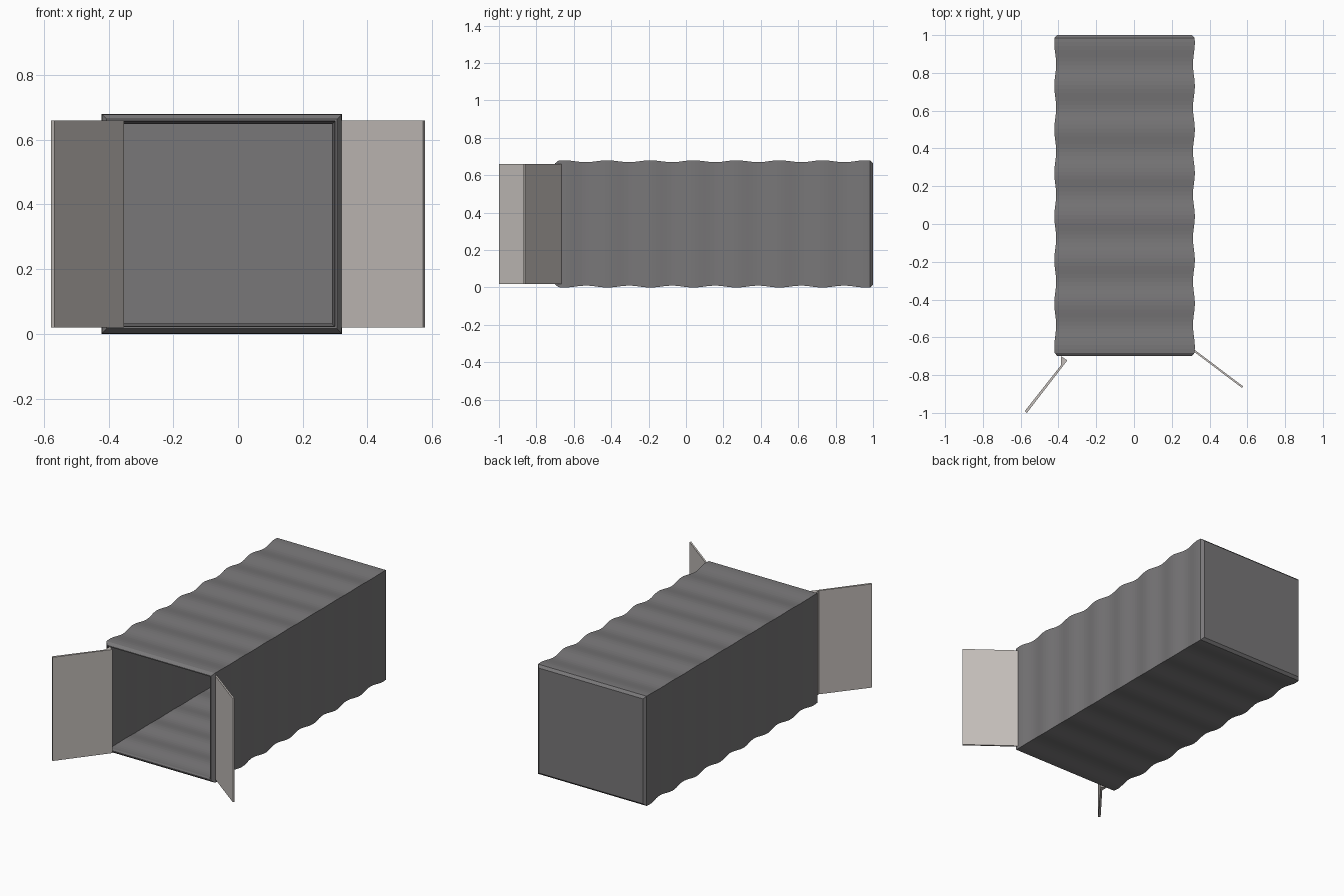
import bpy, bmesh, math

if "Cube" in bpy.data.objects:
    bpy.data.objects.remove(bpy.data.objects["Cube"])


def material(name, rgb):
    m = bpy.data.materials.new(name)
    m.diffuse_color = (*rgb, 1)
    m.use_nodes = True
    m.node_tree.nodes["Principled BSDF"].inputs["Base Color"].default_value = m.diffuse_color
    return m


STEEL = material("dark grey steel", (0.19, 0.185, 0.19))
DOOR = material("pale warm grey", (0.55, 0.515, 0.49))


def finish(bm, name, mat):
    bmesh.ops.recalc_face_normals(bm, faces=bm.faces)
    me = bpy.data.meshes.new(name)
    bm.to_mesh(me)
    bm.free()
    me.materials.append(mat)
    ob = bpy.data.objects.new(name, me)
    bpy.context.collection.objects.link(ob)
    return ob


# Container body: rectangular rings lofted along y, outside skin then inside skin
X0, X1, Z0, Z1 = -0.422, 0.322, 0.0, 0.68
PERIOD, STEPS = 0.23, 80


def wave(y):
    """Inward depth of the corrugation at y."""
    return 0.005 - 0.005 * math.cos(2 * math.pi * (y - 0.04) / PERIOD)


def span(a, b):
    return [a + (b - a) * i / STEPS for i in range(STEPS + 1)]


rings = [(1.0, 0.016)]                                   # bevelled back edge
rings += [(y, wave(y)) for y in span(0.985, -0.682)]     # corrugated outside
rings += [(-0.70, 0.016), (-0.70, 0.022)]                # bevelled front rim
rings += [(y, 0.022 + wave(y)) for y in span(-0.682, 0.97)]  # inside walls

bm = bmesh.new()
loops = []
for y, d in rings:
    corners = [(X0 + d, Z0 + d), (X1 - d, Z0 + d), (X1 - d, Z1 - d), (X0 + d, Z1 - d)]
    loops.append([bm.verts.new((x, y, z)) for x, z in corners])
for a, b in zip(loops, loops[1:]):
    for i in range(4):
        j = (i + 1) % 4
        bm.faces.new((a[i], a[j], b[j], b[i]))
bm.faces.new(loops[0])    # outer back wall
bm.faces.new(loops[-1])   # inner back wall
finish(bm, "container_body", STEEL)


# Doors: plan outlines extruded upward
def door(name, outline):
    bm = bmesh.new()
    base = bm.faces.new([bm.verts.new((x, y, 0.02)) for x, y in outline])
    ext = bmesh.ops.extrude_face_region(bm, geom=[base])
    top = [v for v in ext["geom"] if isinstance(v, bmesh.types.BMVert)]
    bmesh.ops.translate(bm, vec=(0, 0, 0.64), verts=top)
    finish(bm, name, DOOR)


door("left_door", [(-0.386, -0.70), (-0.353, -0.722), (-0.567, -1.0),
                   (-0.578, -0.99), (-0.386, -0.747)])
door("right_door", [(0.321, -0.666), (0.578, -0.860), (0.572, -0.868), (0.315, -0.674)])
